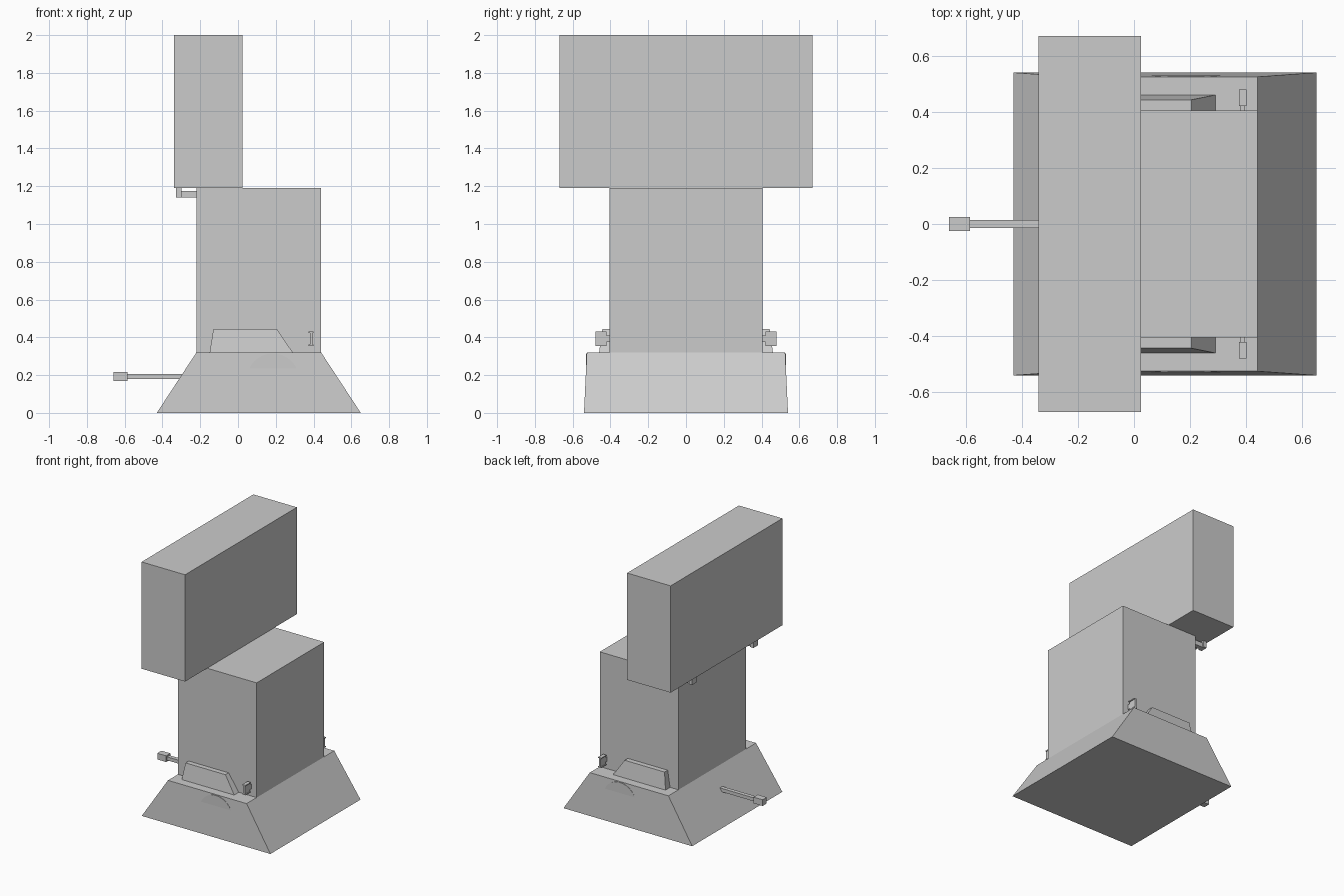
import bpy, bmesh, math

if "Cube" in bpy.data.objects:
    bpy.data.objects.remove(bpy.data.objects["Cube"])


def frustum(name, bottom, top):
    """Each level is (x0, x1, y0, y1, z)."""
    bm = bmesh.new()
    rings = []
    for x0, x1, y0, y1, z in (bottom, top):
        rings.append([bm.verts.new(p) for p in
                      ((x0, y0, z), (x1, y0, z), (x1, y1, z), (x0, y1, z))])
    lo, hi = rings
    bm.faces.new(lo[::-1])
    bm.faces.new(hi)
    for i in range(4):
        j = (i + 1) % 4
        bm.faces.new((lo[i], lo[j], hi[j], hi[i]))
    bmesh.ops.recalc_face_normals(bm, faces=bm.faces)
    mesh = bpy.data.meshes.new(name)
    bm.to_mesh(mesh)
    bm.free()
    ob = bpy.data.objects.new(name, mesh)
    bpy.context.collection.objects.link(ob)
    return ob


def box(name, x0, x1, y0, y1, z0, z1):
    return frustum(name, (x0, x1, y0, y1, z0), (x0, x1, y0, y1, z1))


def mirror_y(ob):
    # Mirror about the y = 0 plane, whatever the object's own origin
    if "centre" not in bpy.data.objects:
        centre = bpy.data.objects.new("centre", None)
        bpy.context.collection.objects.link(centre)
        centre.hide_render = True
    mod = ob.modifiers.new("Mirror", 'MIRROR')
    mod.use_axis = (False, True, False)
    mod.mirror_object = bpy.data.objects["centre"]


# Main masses: flared base, body, overhanging head
frustum("base", (-0.43, 0.65, -0.54, 0.54, 0), (-0.22, 0.44, -0.525, 0.525, 0.32))
box("body", -0.22, 0.44, -0.405, 0.405, 0.32, 1.19)
box("head", -0.34, 0.025, -0.67, 0.67, 1.19, 2.0)
box("head_mount", -0.215, 0.02, -0.38, 0.38, 1.183, 1.192)

# Lever with a square handle
box("lever_rod", -0.59, -0.27, -0.015, 0.015, 0.18, 0.206)
box("lever_handle", -0.66, -0.585, -0.025, 0.025, 0.17, 0.217)

# Sloped housings on both sides of the body
mirror_y(frustum("side_housing", (-0.15, 0.29, 0.40, 0.46, 0.32),
                 (-0.13, 0.205, 0.40, 0.443, 0.445)))

# Side latches: arm, plate and end flanges
mirror_y(box("latch_arm", 0.38, 0.395, 0.40, 0.43, 0.375, 0.41))
mirror_y(box("latch_plate", 0.38, 0.395, 0.42, 0.48, 0.357, 0.43))
for z in (0.355, 0.424):
    mirror_y(box("latch_flange", 0.374, 0.401, 0.42, 0.48, z, z + 0.007))

# Hooks under the rear of the head
mirror_y(box("hook_arm", -0.305, -0.21, 0.35, 0.385, 1.14, 1.175))
mirror_y(box("hook_end", -0.328, -0.30, 0.34, 0.395, 1.14, 1.192))

# Wheel discs just breaking the base side walls
bpy.ops.mesh.primitive_cylinder_add(vertices=32, radius=0.14, depth=0.04,
                                    location=(0.185, 0.509, 0.175),
                                    rotation=(math.pi / 2, 0, 0))
wheel = bpy.context.object
wheel.name = "wheel_disc"
bpy.ops.object.shade_smooth_by_angle()
mirror_y(wheel)
